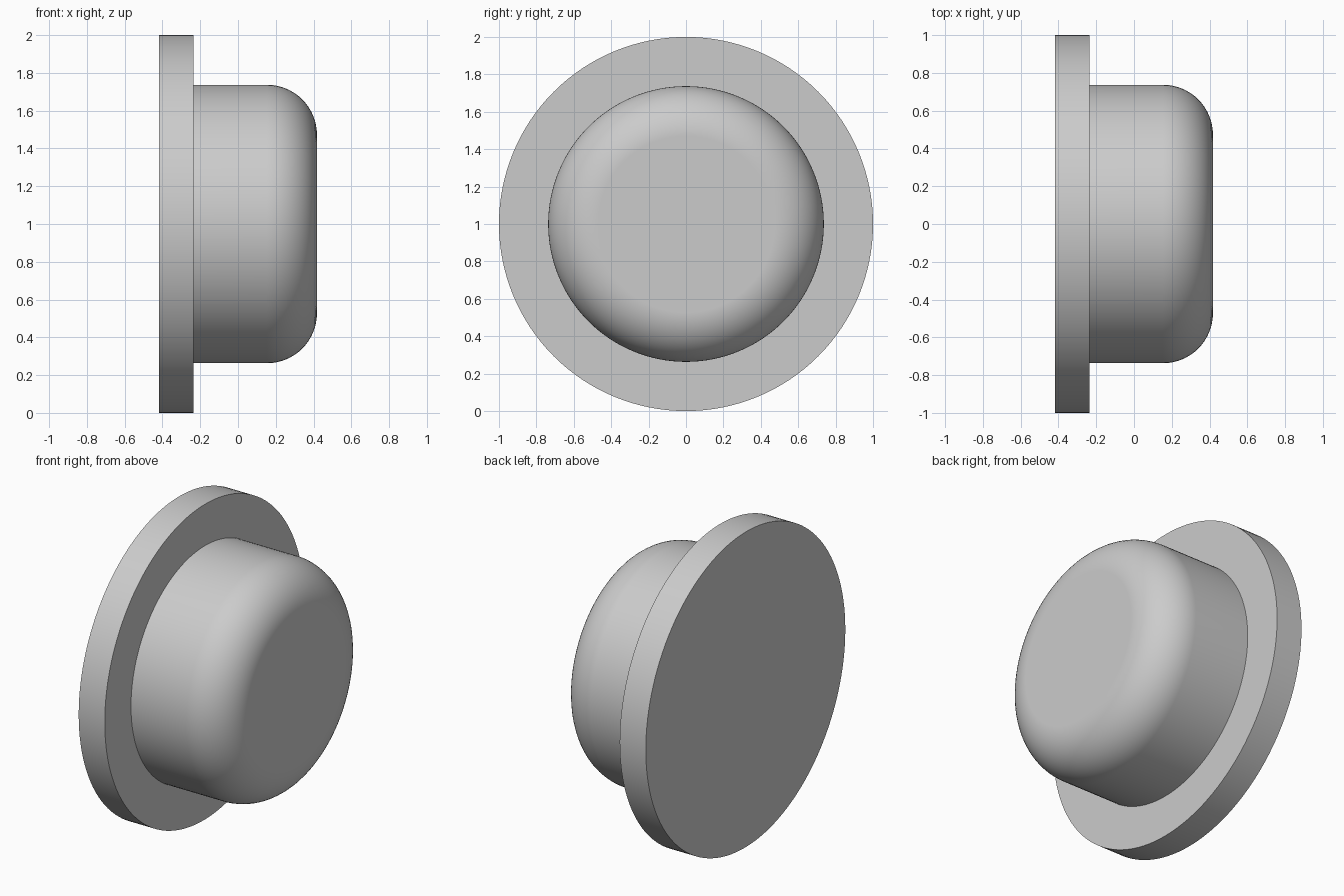
import bpy, bmesh
from math import sin, cos, pi, radians
from mathutils import Vector

cube = bpy.data.objects.get("Cube")
if cube:
    bpy.data.objects.remove(cube, do_unlink=True)

SEGMENTS = 128
FILLET_STEPS = 16
BACK, FLANGE_FRONT, TIP = -0.418, -0.235, 0.418
FLANGE_R, BODY_R, FILLET = 1.0, 0.737, 0.265

# Plain grey material
grey = bpy.data.materials.new("plain_grey")
grey.use_nodes = True
colour = (0.6, 0.6, 0.6, 1)
grey.diffuse_color = colour
grey.node_tree.nodes["Principled BSDF"].inputs["Base Color"].default_value = colour

# Half profile as (x, radius): flat back, flange rim, body, rounded front edge
profile = [(BACK, 0), (BACK, FLANGE_R), (FLANGE_FRONT, FLANGE_R), (FLANGE_FRONT, BODY_R)]
for i in range(FILLET_STEPS + 1):
    a = pi / 2 * i / FILLET_STEPS
    profile.append((TIP - FILLET + FILLET * sin(a), BODY_R - FILLET + FILLET * cos(a)))
profile.append((TIP, 0))

# Revolve the profile around the x axis
bm = bmesh.new()
verts = [bm.verts.new((x, 0, r)) for x, r in profile]
edges = [bm.edges.new(pair) for pair in zip(verts, verts[1:])]
bmesh.ops.spin(bm, geom=verts + edges, cent=(0, 0, 0), axis=(1, 0, 0),
               angle=2 * pi, steps=SEGMENTS)
bmesh.ops.remove_doubles(bm, verts=bm.verts, dist=0.0005)
# Merge the two flat end discs into single faces
for side in (-1, 1):
    disc = [f for f in bm.faces if len(f.verts) == 3 and f.calc_center_median().x * side > 0]
    bmesh.ops.dissolve_faces(bm, faces=disc, use_verts=False)
bmesh.ops.recalc_face_normals(bm, faces=bm.faces)
bmesh.ops.translate(bm, verts=bm.verts, vec=Vector((0, 0, FLANGE_R)))

mesh = bpy.data.meshes.new("flanged_round_plug")
bm.to_mesh(mesh)
bm.free()
mesh.materials.append(grey)
plug = bpy.data.objects.new("flanged_round_plug", mesh)
bpy.context.collection.objects.link(plug)

# Smooth curved walls, crisp flange corners, flat end faces
bpy.ops.object.select_all(action="DESELECT")
plug.select_set(True)
bpy.context.view_layer.objects.active = plug
bpy.ops.object.shade_smooth_by_angle(angle=radians(30))
weighted = plug.modifiers.new("weighted_normals", "WEIGHTED_NORMAL")
weighted.keep_sharp = True
